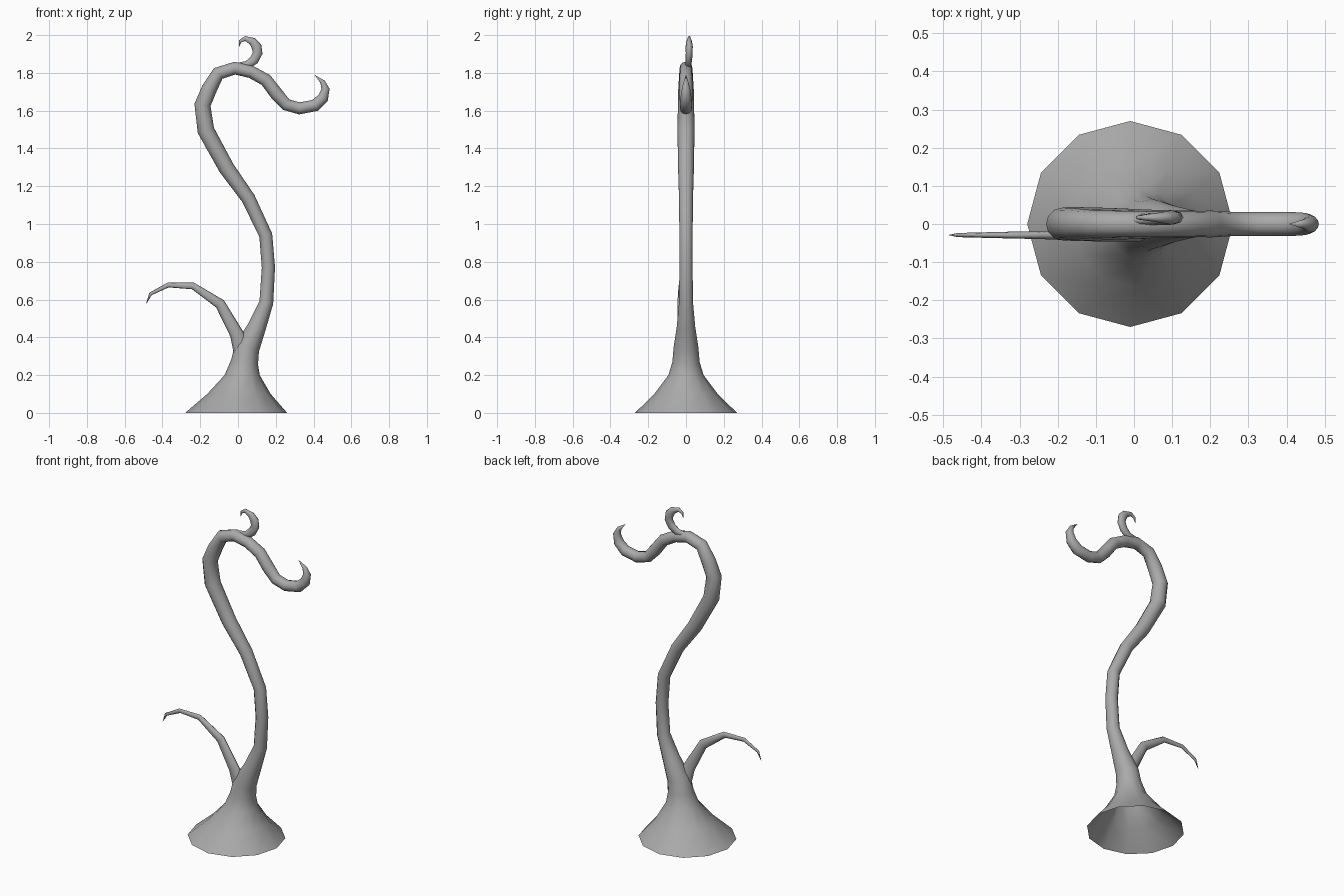
import bpy, bmesh
from math import sin, cos, pi
from mathutils import Vector

old = bpy.data.objects.get("Cube")
if old:
    bpy.data.objects.remove(old)

grey = bpy.data.materials.new("stem grey")
grey.use_nodes = True
colour = (0.4, 0.4, 0.4, 1)
grey.diffuse_color = colour
grey.node_tree.nodes["Principled BSDF"].inputs["Base Color"].default_value = colour


def tendril(name, path, sides, flat=1.0, y_start=0.0, y_end=0.0):
    """Sweep a tapering tube along (x, z, radius) points, closed to a tip at the last one."""
    bm = bmesh.new()
    count = len(path)
    spots = [Vector((x, y_start + (y_end - y_start) * min(1, 3 * i / count), z))
             for i, (x, z, r) in enumerate(path)]
    rings = []
    for i, (x, z, r) in enumerate(path[:-1]):
        before = (spots[i] - spots[max(i - 1, 0)]).normalized()
        after = (spots[i + 1] - spots[i]).normalized()
        along = (before + after).normalized()
        if r > 0.08:  # the wide foot rings lie level
            along = Vector((0, 0, 1))
        across = Vector((along.z, 0, -along.x)).normalized()
        ring = []
        for k in range(sides):
            a = 2 * pi * k / sides
            ring.append(bm.verts.new(spots[i] + across * r * cos(a)
                                     + Vector((0, r * flat * sin(a), 0))))
        rings.append(ring)
    for low, high in zip(rings, rings[1:]):
        for k in range(sides):
            n = (k + 1) % sides
            bm.faces.new((low[k], low[n], high[n], high[k]))
    tip = bm.verts.new(spots[-1])
    for k in range(sides):
        bm.faces.new((rings[-1][k], rings[-1][(k + 1) % sides], tip))
    for face in bm.faces:
        face.smooth = True
    mesh = bpy.data.meshes.new(name)
    bm.to_mesh(mesh)
    bm.free()
    mesh.materials.append(grey)
    obj = bpy.data.objects.new(name, mesh)
    bpy.context.collection.objects.link(obj)
    return obj


# Flared open foot, S-shaped stem and hooked end
tendril("main_stem", [
    (-.01, 0, .27), (.005, .1, .168), (.022, .2, .093), (.035, .27, .072),
    (.048, .345, .066), (.1, .455, .049), (.15, .585, .037), (.161, .77, .035),
    (.147, .94, .035), (.055, 1.135, .037), (-.06, 1.295, .042),
    (-.17, 1.495, .045), (-.188, 1.63, .043), (-.152, 1.715, .041),
    (-.105, 1.797, .036), (-.017, 1.825, .034), (.07, 1.805, .033),
    (.148, 1.762, .034), (.203, 1.69, .035), (.255, 1.632, .032),
    (.325, 1.612, .032), (.408, 1.628, .032), (.45, 1.667, .029),
    (.463, 1.715, .022), (.448, 1.752, .013), (.405, 1.79, 0)], 12)

# Drooping side shoot near the foot
tendril("side_shoot", [
    (.035, .28, .058), (.022, .345, .05), (-.008, .42, .036), (-.095, .577, .028),
    (-.238, .672, .018), (-.37, .677, .013), (-.463, .63, .009),
    (-.487, .575, 0)], 8, 0.6, -.01, -.029)

# Small curl on the crown of the stem
tendril("top_curl", [
    (-.01, 1.832, .02), (.05, 1.842, .022), (.085, 1.868, .025),
    (.104, 1.905, .026), (.098, 1.94, .027), (.076, 1.967, .021),
    (.038, 1.982, .013), (.012, 1.968, .008), (.004, 1.935, 0)], 8, 0.7, .01, .017)
